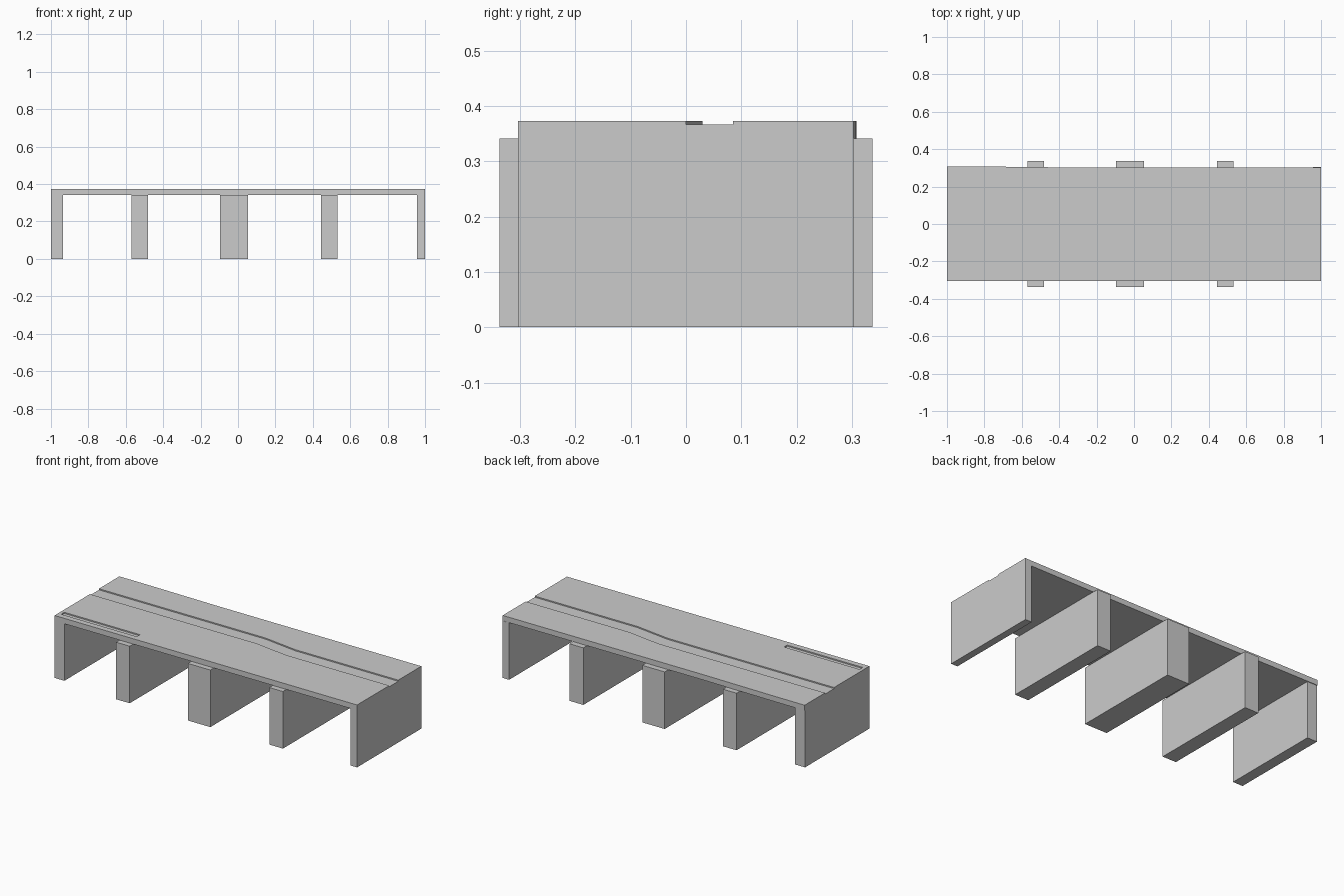
import bpy, bmesh

if "Cube" in bpy.data.objects:
    bpy.data.objects.remove(bpy.data.objects["Cube"])


def prism(name, outline, z0, z1):
    """Extrude an outline in the xy plane from z0 up to z1."""
    bm = bmesh.new()
    face = bm.faces.new([bm.verts.new((x, y, z0)) for x, y in outline])
    ext = bmesh.ops.extrude_face_region(bm, geom=[face])
    tops = [g for g in ext["geom"] if isinstance(g, bmesh.types.BMVert)]
    bmesh.ops.translate(bm, verts=tops, vec=(0, 0, z1 - z0))
    bmesh.ops.recalc_face_normals(bm, faces=bm.faces)
    mesh = bpy.data.meshes.new(name)
    bm.to_mesh(mesh)
    bm.free()
    obj = bpy.data.objects.new(name, mesh)
    bpy.context.collection.objects.link(obj)
    return obj


def rect(x0, x1, y0, y1):
    return [(x0, y0), (x1, y0), (x1, y1), (x0, y1)]


DECK_BOTTOM, DECK_TOP, GROOVE_FLOOR = 0.341, 0.373, 0.366

# Deck slab with a slightly uneven back edge
deck = prism("deck", [(-1, -0.304), (1, -0.304), (1, 0.303), (0.05, 0.302),
                      (-0.34, 0.302), (-0.76, 0.307), (-1, 0.308)],
             DECK_BOTTOM, DECK_TOP)

# Shallow bent channel along the deck, and a short slot at the front left
channel = prism("channel_cutter",
                [(-1.1, 0.03), (0.10, 0.03), (0.32, 0.0), (1.1, 0.0),
                 (1.1, 0.085), (0.32, 0.085), (0.10, 0.115), (-1.1, 0.115)],
                GROOVE_FLOOR, 0.5)
slot = prism("slot_cutter", rect(-0.98, -0.48, -0.27, -0.24), GROOVE_FLOOR, 0.5)

for cutter in (channel, slot):
    cutter.hide_render = True
    cutter.hide_viewport = True
    mod = deck.modifiers.new(cutter.name, "BOOLEAN")
    mod.operation = "DIFFERENCE"
    mod.solver = "EXACT"
    mod.object = cutter

# End walls flush with the deck, and wider piers between them
supports = [("left_end_wall", -1, -0.935, 0.304),
            ("left_pier", -0.57, -0.48, 0.337),
            ("centre_pier", -0.095, 0.053, 0.337),
            ("right_pier", 0.443, 0.533, 0.337),
            ("right_end_wall", 0.957, 1, 0.304)]
for name, x0, x1, half_depth in supports:
    prism(name, rect(x0, x1, -half_depth, half_depth), 0, DECK_BOTTOM)
